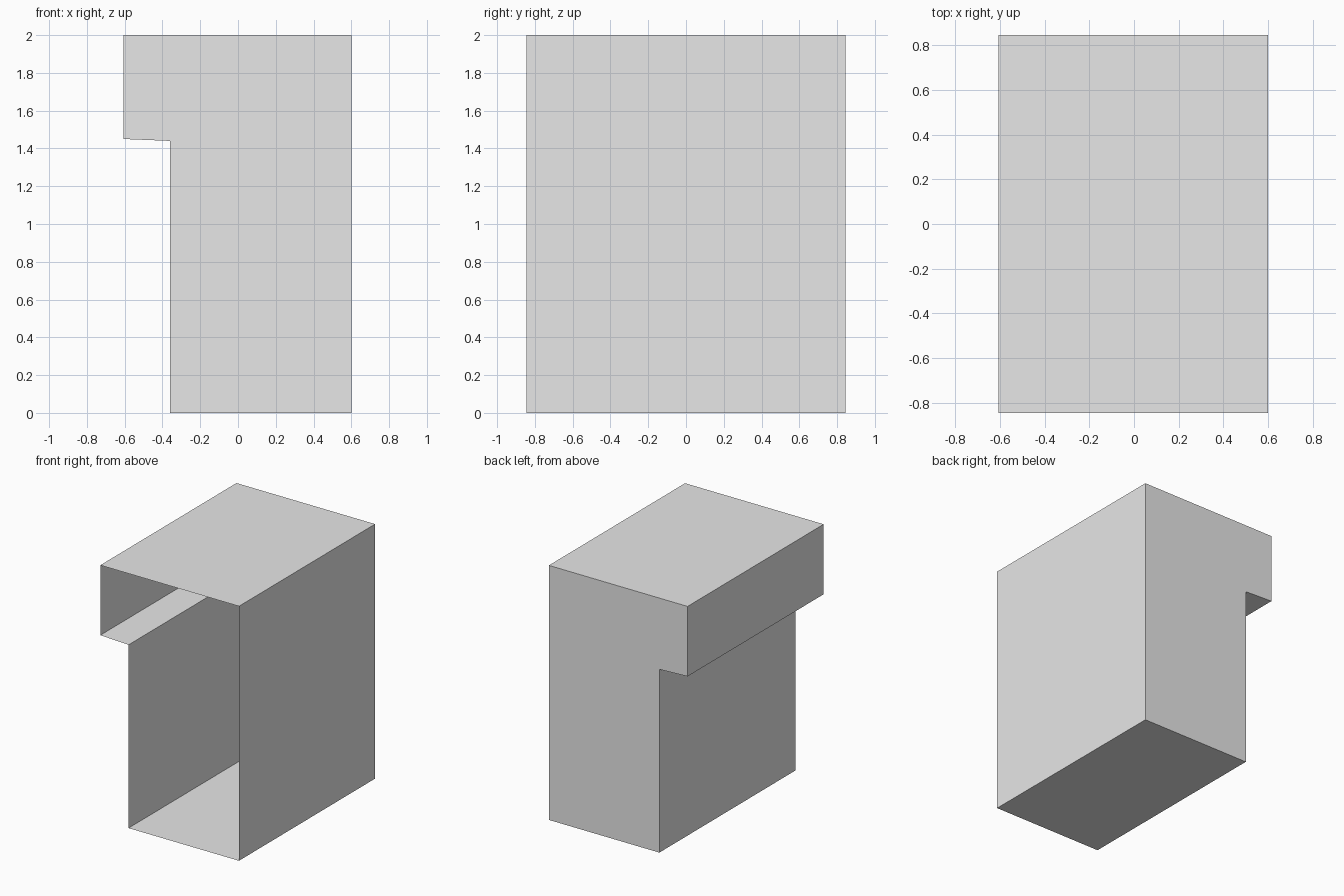
import bpy
import bmesh

cube = bpy.data.objects.get("Cube")
if cube:
    bpy.data.objects.remove(cube, do_unlink=True)

# Plain grey for the whole shell
GREY = (0.8, 0.8, 0.8, 1.0)
mat = bpy.data.materials.new("plain grey")
mat.use_nodes = True
mat.diffuse_color = GREY
mat.node_tree.nodes["Principled BSDF"].inputs["Base Color"].default_value = GREY

# Front outline (x, z), counter-clockwise as seen from the front
HALF_DEPTH = 0.845
PROFILE = [(-0.36, 0), (0.6, 0), (0.6, 2), (-0.605, 2), (-0.605, 1.45), (-0.36, 1.44)]


def open_box(name, profile, half_depth):
    """Thin shell swept along y, closed at the back and open at the front."""
    bm = bmesh.new()
    front = [bm.verts.new((x, -half_depth, z)) for x, z in profile]
    back = [bm.verts.new((x, half_depth, z)) for x, z in profile]
    for i in range(len(profile)):
        j = (i + 1) % len(profile)
        bm.faces.new((front[j], front[i], back[i], back[j]))
    bm.faces.new(back[::-1])
    mesh = bpy.data.meshes.new(name)
    bm.normal_update()
    bm.to_mesh(mesh)
    bm.free()
    mesh.materials.append(mat)
    obj = bpy.data.objects.new(name, mesh)
    bpy.context.collection.objects.link(obj)
    return obj


# Cabinet shell with an overhanging upper section
open_box("cabinet_shell", PROFILE, HALF_DEPTH)
